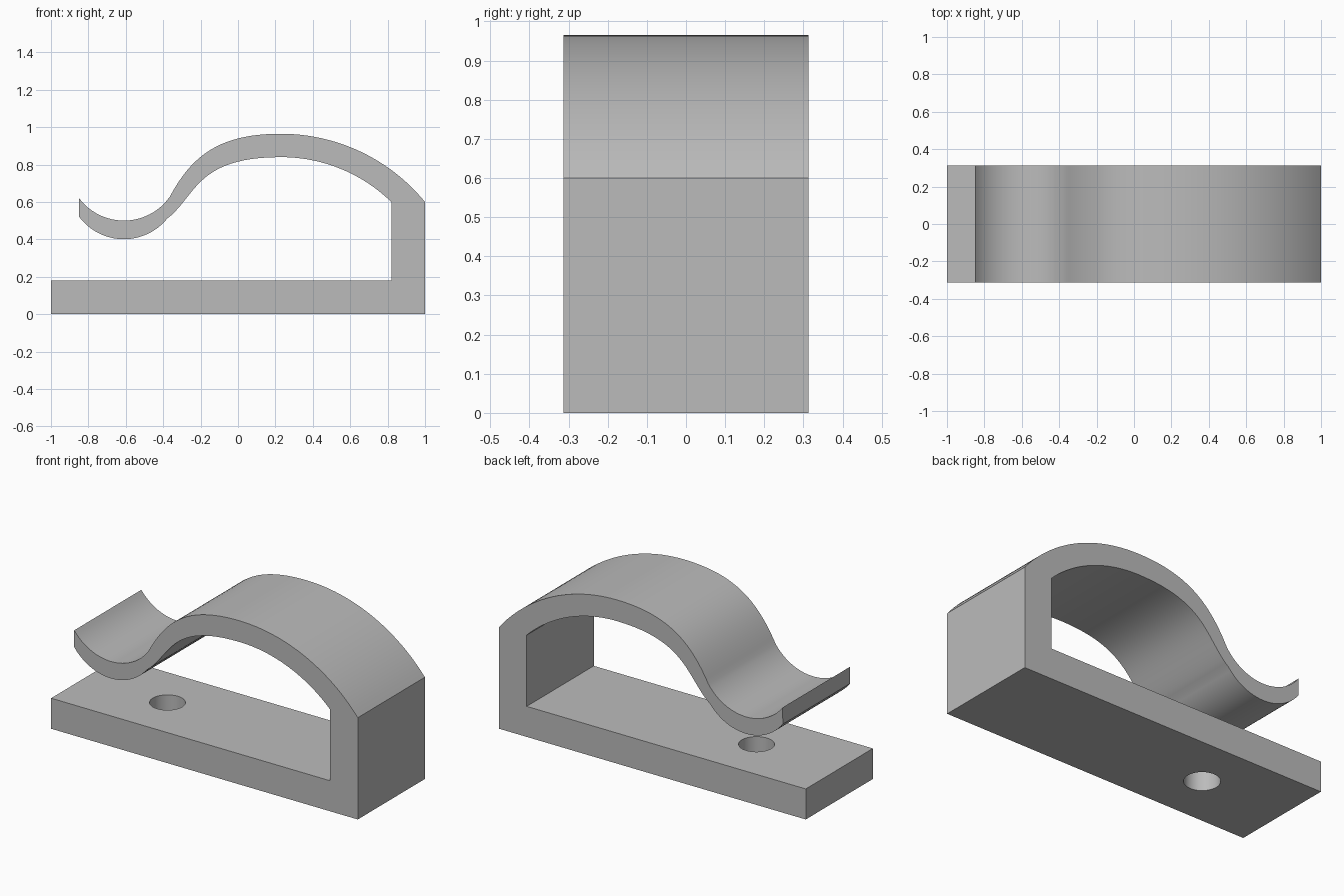
import bpy, bmesh
from math import sin, cos, atan2, pi
from mathutils import Vector
from mathutils.geometry import interpolate_bezier

cube = bpy.data.objects.get("Cube")
if cube:
    bpy.data.objects.remove(cube, do_unlink=True)

HALF_WIDTH = 0.3125

grey = bpy.data.materials.new("plain grey")
grey.use_nodes = True
grey.diffuse_color = (0.5, 0.5, 0.5, 1)
grey.node_tree.nodes["Principled BSDF"].inputs["Base Color"].default_value = (0.5, 0.5, 0.5, 1)


def arc(centre, start, end, steps=24):
    """Points on a circle through start, swept to the direction of end."""
    c, s, e = Vector(centre), Vector(start), Vector(end)
    a0, a1 = atan2(s.y - c.y, s.x - c.x), atan2(e.y - c.y, e.x - c.x)
    r = (s - c).length
    return [c + r * Vector((cos(a0 + (a1 - a0) * i / steps), sin(a0 + (a1 - a0) * i / steps)))
            for i in range(steps + 1)]


def bend(a, ha, hb, b, steps=24):
    return [p.to_2d() for p in interpolate_bezier(*[Vector(p).to_3d() for p in (a, ha, hb, b)], steps)]


def extrude_profile(name, points):
    bm = bmesh.new()
    face = bm.faces.new([bm.verts.new((p[0], -HALF_WIDTH, p[1])) for p in points])
    side = bmesh.ops.extrude_face_region(bm, geom=[face])["geom"]
    bmesh.ops.translate(bm, vec=(0, 2 * HALF_WIDTH, 0),
                        verts=[v for v in side if isinstance(v, bmesh.types.BMVert)])
    bmesh.ops.recalc_face_normals(bm, faces=bm.faces)
    mesh = bpy.data.meshes.new(name)
    bm.to_mesh(mesh)
    bm.free()
    mesh.materials.append(grey)
    obj = bpy.data.objects.new(name, mesh)
    bpy.context.collection.objects.link(obj)
    return obj


# Upper surface of the spring arm: dome, bend, then upturned lip
upper = arc((0.23, -0.03), (1, 0.6), (0.23, 0.965))
upper += bend((0.23, 0.965), (-0.11, 0.965), (-0.25, 0.84), (-0.365, 0.628))[1:]
upper += arc((-0.61, 0.8), (-0.365, 0.628), (-0.85, 0.62))[1:]

# Lower surface, running back to the post
lower = arc((-0.61, 0.7), (-0.85, 0.522), (-0.375, 0.513))
lower += bend((-0.375, 0.513), (-0.22, 0.64), (-0.22, 0.84), (0.23, 0.84))[1:]
lower += arc((0.23, -0.005), (0.23, 0.84), (0.82, 0.6))[1:]

# Base, post and arm are one continuous strip
outline = [(-1, 0), (1, 0)] + upper + lower + [(0.82, 0.18), (-1, 0.18)]
clip = extrude_profile("clip_body", outline)

# Screw hole through the base
bpy.ops.mesh.primitive_cylinder_add(vertices=48, radius=0.096, depth=0.3, location=(-0.46, 0, 0.09))
cutter = bpy.context.object
cutter.name = "hole_cutter"
cutter.hide_render = True
cutter.data.materials.append(grey)
hole = clip.modifiers.new("screw hole", 'BOOLEAN')
hole.operation = 'DIFFERENCE'
hole.solver = 'EXACT'
hole.object = cutter
bpy.ops.object.select_all(action='DESELECT')
clip.select_set(True)
bpy.context.view_layer.objects.active = clip
bpy.ops.object.modifier_apply(modifier=hole.name)
bpy.data.objects.remove(cutter, do_unlink=True)
bpy.ops.object.shade_smooth_by_angle(angle=pi / 6)
